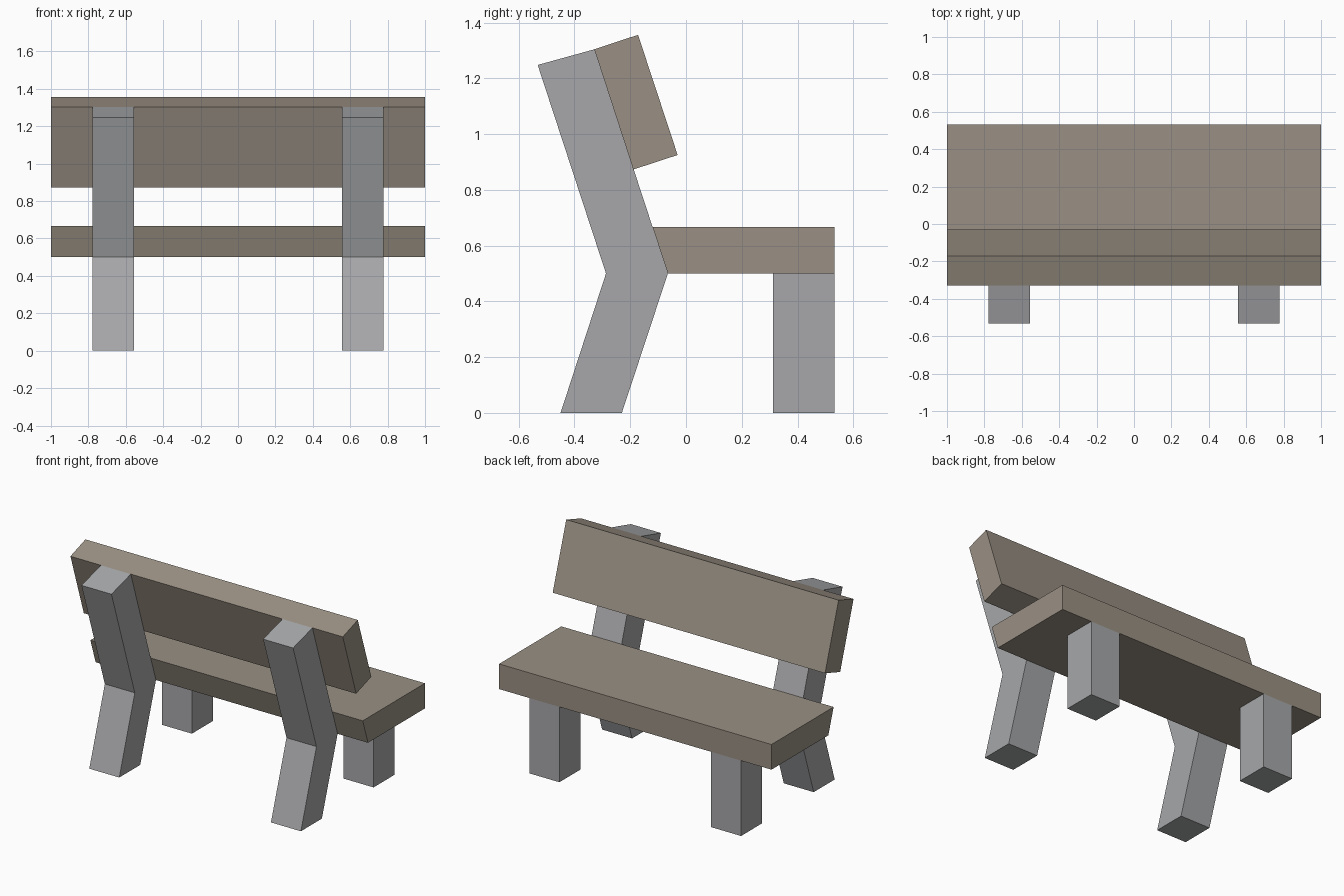
import bpy, bmesh

if "Cube" in bpy.data.objects:
    bpy.data.objects.remove(bpy.data.objects["Cube"])


def make_material(name, color):
    material = bpy.data.materials.new(name)
    material.diffuse_color = (*color, 1)
    material.use_nodes = True
    material.node_tree.nodes["Principled BSDF"].inputs["Base Color"].default_value = material.diffuse_color
    return material


wood = make_material("wood", (0.32, 0.277, 0.228))
stone = make_material("stone", (0.385, 0.39, 0.40))


def extrude_profile(name, profile, x0, x1, material):
    """Extrude a (y, z) side profile along x into a closed solid."""
    bm = bmesh.new()
    face = bm.faces.new([bm.verts.new((x0, y, z)) for y, z in profile])
    result = bmesh.ops.extrude_face_region(bm, geom=[face])
    verts = [v for v in result["geom"] if isinstance(v, bmesh.types.BMVert)]
    bmesh.ops.translate(bm, verts=verts, vec=(x1 - x0, 0, 0))
    bmesh.ops.recalc_face_normals(bm, faces=bm.faces)
    mesh = bpy.data.meshes.new(name)
    bm.to_mesh(mesh)
    bm.free()
    mesh.materials.append(material)
    obj = bpy.data.objects.new(name, mesh)
    bpy.context.collection.objects.link(obj)
    return obj


# Planks: seat with a slanted rear edge, and the tilted backrest
seat = [(-0.065, 0.5), (0.532, 0.5), (0.532, 0.667), (-0.12, 0.667)]
backrest = [(-0.189, 0.873), (-0.03, 0.925), (-0.172, 1.356), (-0.329, 1.304)]
extrude_profile("seat", seat, -1, 1, wood)
extrude_profile("backrest", backrest, -1, 1, wood)

# Legs: bent rear posts that carry the backrest, straight front legs
rear_post = [(-0.45, 0), (-0.23, 0), (-0.065, 0.5),
             (-0.329, 1.304), (-0.532, 1.248), (-0.287, 0.5)]
front_leg = [(0.312, 0), (0.532, 0), (0.532, 0.5), (0.312, 0.5)]
for side, x in (("left", -0.667), ("right", 0.667)):
    extrude_profile(f"rear_post_{side}", rear_post, x - 0.11, x + 0.11, stone)
    extrude_profile(f"front_leg_{side}", front_leg, x - 0.11, x + 0.11, stone)
